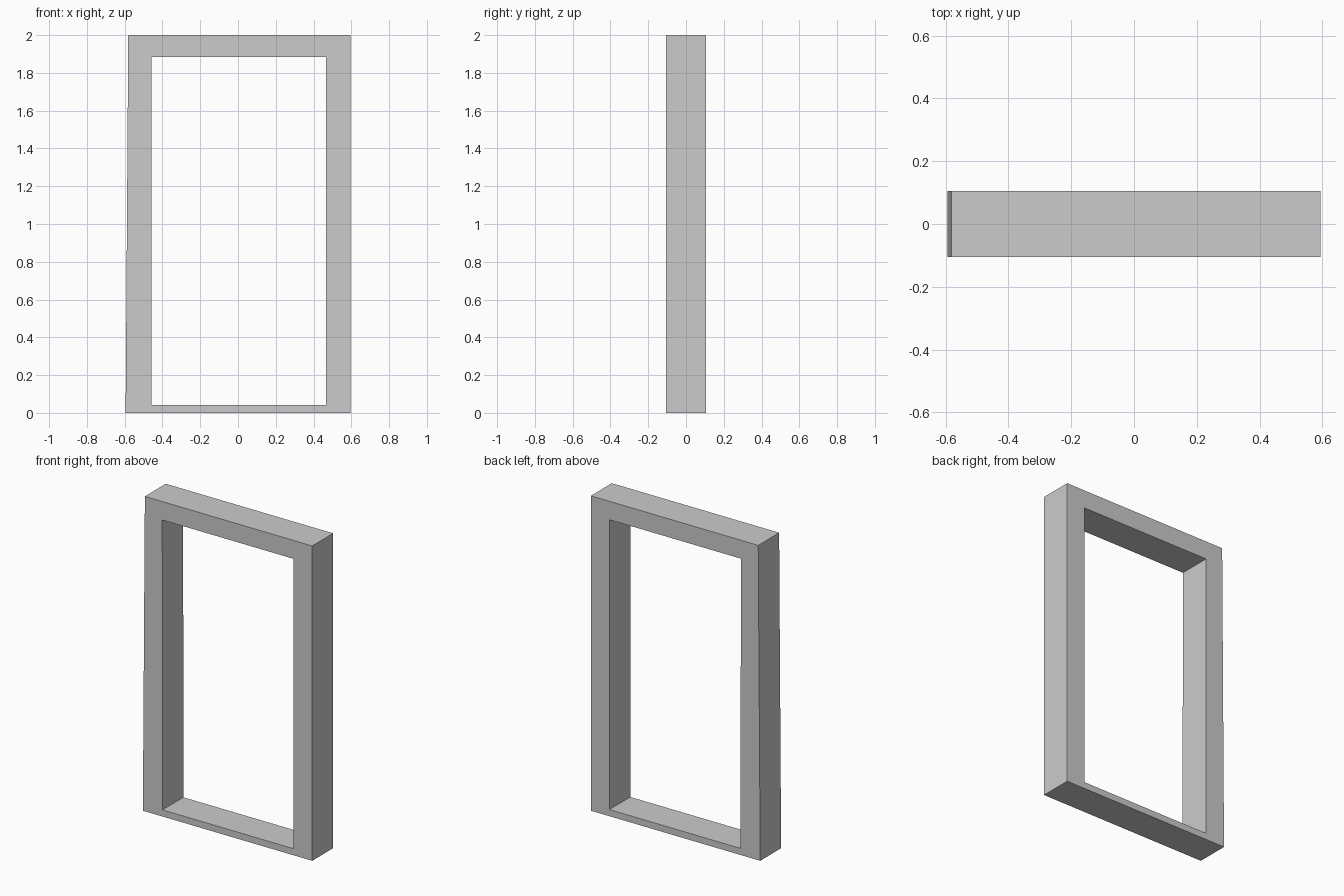
import bpy, bmesh

if "Cube" in bpy.data.objects:
    bpy.data.objects.remove(bpy.data.objects["Cube"])

HALF_DEPTH = 0.105

# Outer and inner outlines (x, z); the left outer edge leans slightly inward
outer = [(-0.595, 0), (0.595, 0), (0.595, 2), (-0.581, 2)]
inner = [(-0.457, 0.042), (0.465, 0.042), (0.465, 1.883), (-0.459, 1.883)]

bm = bmesh.new()


def ring(outline, y):
    return [bm.verts.new((x, y, z)) for x, z in outline]


def bridge(a, b):
    for i in range(4):
        j = (i + 1) % 4
        bm.faces.new((a[i], a[j], b[j], b[i]))


# Front face, opening, back face and outer sides
loops = [ring(outer, -HALF_DEPTH), ring(inner, -HALF_DEPTH),
         ring(inner, HALF_DEPTH), ring(outer, HALF_DEPTH)]
for i in range(4):
    bridge(loops[i], loops[(i + 1) % 4])
bmesh.ops.recalc_face_normals(bm, faces=bm.faces)

mesh = bpy.data.meshes.new("door_frame")
bm.to_mesh(mesh)
bm.free()
bpy.context.collection.objects.link(bpy.data.objects.new("door_frame", mesh))
